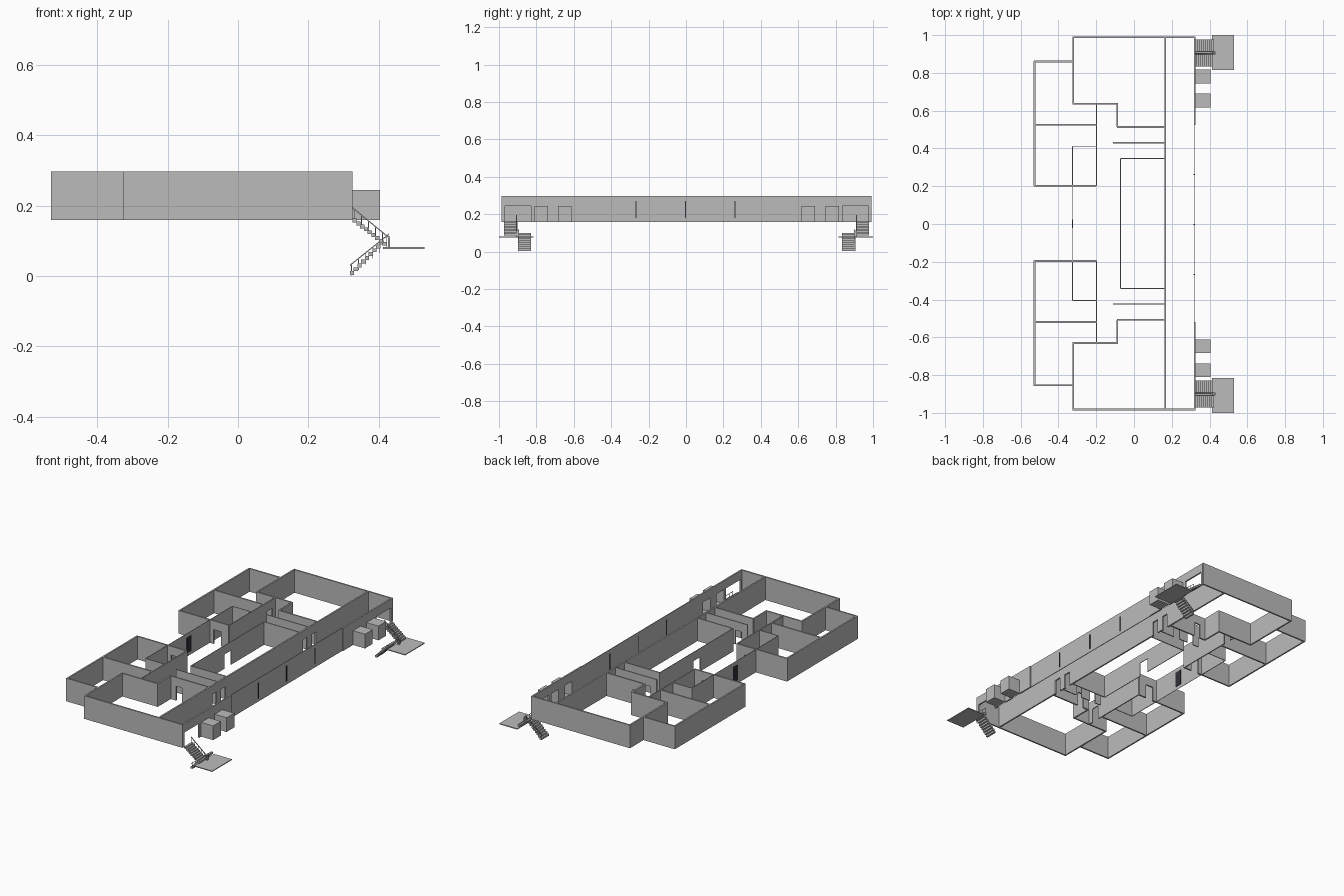
import bpy
import bmesh
from mathutils import Matrix, Vector

cube = bpy.data.objects.get("Cube")
if cube:
    bpy.data.objects.remove(cube)


def material(name, rgb):
    m = bpy.data.materials.new(name)
    m.use_nodes = True
    m.diffuse_color = (*rgb, 1)
    m.node_tree.nodes["Principled BSDF"].inputs["Base Color"].default_value = (*rgb, 1)
    return m


GREY = material("plain_grey", (0.5, 0.5, 0.5))
DARK = material("dark_frame", (0.03, 0.03, 0.04))

FLOOR, TOP, DOOR = 0.16, 0.297, 0.245
SHIFT = 0.003          # plan symmetry line in y
THICK, THIN = 0.009, 0.004


def add_box(bm, lo, hi, slope=0):
    """Axis-aligned block; slope shears it along x for rails."""
    lo, hi = Vector(lo), Vector(hi)
    mid, size = (lo + hi) / 2, hi - lo
    verts = bmesh.ops.create_cube(
        bm, size=1, matrix=Matrix.Translation(mid) @ Matrix.Diagonal((*size, 1)))["verts"]
    for v in verts:
        v.co.z += slope * (v.co.x - lo.x)


def finish(bm, name, mat=GREY):
    mesh = bpy.data.meshes.new(name)
    bm.to_mesh(mesh)
    bm.free()
    mesh.materials.append(mat)
    ob = bpy.data.objects.new(name, mesh)
    bpy.context.collection.objects.link(ob)
    return ob


def block(name, lo, hi, mat=GREY):
    bm = bmesh.new()
    add_box(bm, lo, hi)
    return finish(bm, name, mat)


def wall(name, axis, at, start, end, t=THICK, doors=()):
    """Straight wall along x or y; doors are (start, end) openings under a lintel."""
    bm = bmesh.new()
    start, end = sorted((start, end))

    def piece(a, b, z):
        if axis == "x":
            add_box(bm, (a, at - t / 2, z), (b, at + t / 2, TOP))
        else:
            add_box(bm, (at - t / 2, a, z), (at + t / 2, b, TOP))

    cursor = start
    for a, b in sorted(tuple(sorted(d)) for d in doors):
        piece(cursor, a, FLOOR)
        piece(a, b, DOOR)
        cursor = b
    piece(cursor, end, FLOOR)
    return finish(bm, name)


def wing(side, s):
    """One half of the plan; s mirrors it in y."""
    def y(v):
        return s * v + SHIFT

    def along_x(name, at, a, b, t=THICK, doors=()):
        wall(f"{side}_{name}", "x", y(at), a, b, t, doors)

    def along_y(name, at, a, b, t=THICK, doors=()):
        wall(f"{side}_{name}", "y", at, y(a), y(b), t, [(y(p), y(q)) for p, q in doors])

    # Large end hall
    along_x("end_wall", 0.985, -0.325, 0.325)
    along_y("hall_side_wall", -0.321, 0.633, 0.985)
    along_x("hall_inner_wall", 0.633, -0.325, -0.085)
    along_y("hall_step_wall", -0.089, 0.51, 0.633)
    along_x("hall_door_wall", 0.51, -0.09, 0.165, THICK, [(-0.05, -0.01)])

    # Projecting side rooms
    along_y("room_outer_wall", -0.527, 0.197, 0.86)
    along_x("room_end_wall", 0.857, -0.53, -0.325)
    along_x("room_divider", 0.522, -0.53, -0.2)
    along_x("room_near_wall", 0.199, -0.53, -0.2, THICK, [(-0.3, -0.25)])
    along_y("room_inner_wall", -0.199, 0.197, 0.633, 0.006, [(0.55, 0.6)])
    along_y("lobby_side_wall", -0.325, 0.197, 0.408, THIN)
    along_x("lobby_end_wall", 0.408, -0.325, -0.2, THIN)

    # Small rooms beside the central hall
    along_x("small_room_wall", 0.427, -0.11, 0.165, 0.006,
            [(-0.07, -0.03), (0.03, 0.07)])
    along_x("central_room_end_wall", 0.344, -0.072, 0.165, 0.006)

    # Corridor facade with openings to the bays and stairs
    along_y("facade_wall", 0.321, 0.522, 0.985, THICK,
            [(0.617, 0.685), (0.743, 0.812), (0.833, 0.972)])

    # Projecting bays, open towards the corridor
    for label, v in (("inner_bay", 0.651), ("outer_bay", 0.778)):
        ob = block(f"{side}_{label}", (0.325, y(v) - 0.036, FLOOR), (0.404, y(v) + 0.036, DOOR))
        bm = bmesh.new()
        bm.from_mesh(ob.data)
        bmesh.ops.delete(bm, geom=[f for f in bm.faces if f.normal.x < -0.5], context="FACES")
        bm.to_mesh(ob.data)
        bm.free()

    # Stair landing
    ya, yb = sorted((s * 0.815, s * 1.0))
    block(f"{side}_stair_landing", (0.412, ya, 0.077), (0.53, yb, 0.082))

    # Two flights of separate steps
    for label, v, x0, z0, rise in (("lower", 0.867, 0.318, 0.003, 0.0108),
                                   ("upper", 0.94, 0.326, 0.152, -0.0082)):
        bm = bmesh.new()
        for i in range(9):
            x, z = x0 + 0.0107 * i, z0 + rise * i
            add_box(bm, (x, y(v) - 0.035, z), (x + 0.012, y(v) + 0.035, z + 0.011))
        finish(bm, f"{side}_{label}_steps")

    # Sloped handrails with balusters
    for label, v, x0, z0, slope in (("lower", 0.897, 0.318, 0.028, 0.8),
                                    ("upper", 0.909, 0.326, 0.192, -0.82)):
        bm = bmesh.new()
        add_box(bm, (x0, y(v) - 0.002, z0), (0.43, y(v) + 0.002, z0 + 0.004), slope)
        for i in range(6):
            x = x0 + 0.004 + 0.02 * i
            z = z0 + slope * (x - x0)
            add_box(bm, (x, y(v) - 0.001, z - 0.03), (x + 0.002, y(v) + 0.001, z + 0.002))
        finish(bm, f"{side}_{label}_handrail")
    block(f"{side}_rail_post", (0.427, y(0.903) - 0.008, 0.08), (0.431, y(0.903) + 0.008, 0.114))


wing("back", 1)
wing("front", -1)

# Long corridor wall, with paired doors to the small rooms
corridor_doors = [(s * v + SHIFT - 0.02, s * v + SHIFT + 0.02)
                  for s in (1, -1) for v in (0.385, 0.468)]
wall("corridor_wall", "y", 0.166, SHIFT - 0.985, SHIFT + 0.985, THICK, corridor_doors)

# Central room and thin glazed fronts
wall("central_room_wall", "y", -0.071, SHIFT - 0.344, SHIFT + 0.344, THIN, [(-0.03, 0.035)])
wall("thin_facade", "y", 0.319, SHIFT - 0.522, SHIFT + 0.522, THIN)
wall("entrance_front", "y", -0.325, SHIFT - 0.197, SHIFT + 0.197, 0.002)

# Dark uprights on the facade and at the entrance
for name, v in (("front_mullion", -0.267), ("middle_mullion", -0.002), ("back_mullion", 0.262)):
    block(name, (0.315, v - 0.003, 0.18), (0.324, v + 0.003, 0.272), DARK)
block("entrance_upright", (-0.328, -0.02, 0.18), (-0.322, 0.024, 0.272), DARK)
